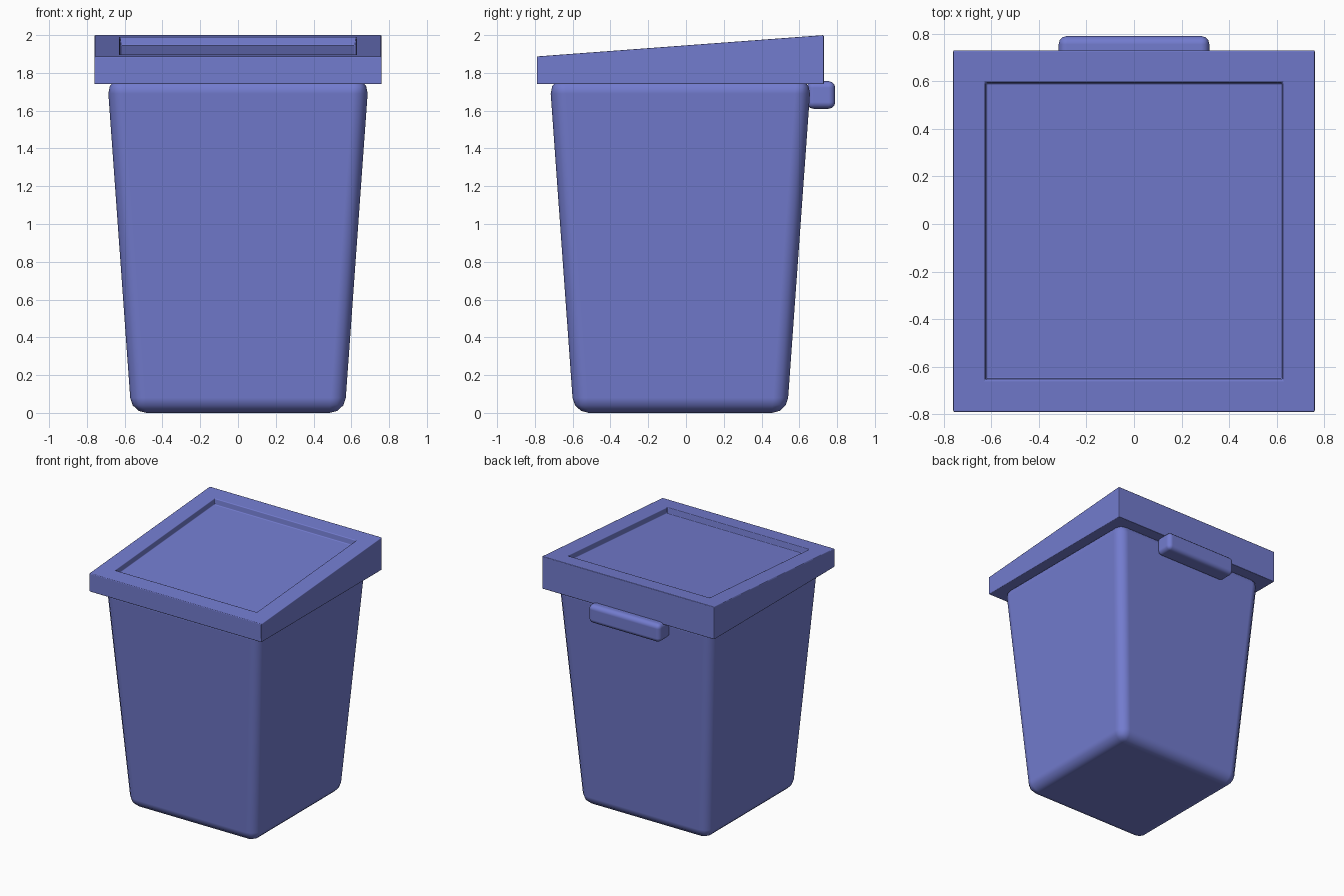
import bpy, bmesh

if "Cube" in bpy.data.objects:
    bpy.data.objects.remove(bpy.data.objects["Cube"])

CY = -0.03  # body and lid sit slightly forward of the handle

mat = bpy.data.materials.new("blue_plastic")
mat.diffuse_color = (0.17, 0.2, 0.62, 1)
mat.use_nodes = True
mat.node_tree.nodes["Principled BSDF"].inputs["Base Color"].default_value = mat.diffuse_color


def add_box(name, center, size, shape=None):
    """Box object; shape(bm) edits the mesh before it is stored."""
    bm = bmesh.new()
    bmesh.ops.create_cube(bm, size=1)
    for v in bm.verts:
        v.co = [c + s * p for c, s, p in zip(center, size, v.co)]
    if shape:
        shape(bm)
    bmesh.ops.recalc_face_normals(bm, faces=bm.faces)
    me = bpy.data.meshes.new(name)
    bm.to_mesh(me)
    bm.free()
    ob = bpy.data.objects.new(name, me)
    bpy.context.collection.objects.link(ob)
    me.materials.append(mat)
    return ob


def finish(ob, width, segments):
    """Rounded edges and smooth shading."""
    b = ob.modifiers.new("bevel", 'BEVEL')
    b.width, b.segments = width, segments
    b.limit_method = 'ANGLE'
    b.harden_normals = True
    bpy.ops.object.select_all(action='DESELECT')
    ob.select_set(True)
    bpy.context.view_layer.objects.active = ob
    bpy.ops.object.shade_smooth()


# Tapered bin body
def taper(bm):
    for v in bm.verts:
        if v.co.z < 0.5:
            v.co.x *= 0.565 / 0.692
            v.co.y = CY + (v.co.y - CY) * 0.565 / 0.692


body = add_box("bin_body", (0, CY, 0.885), (1.384, 1.384, 1.77), taper)
finish(body, 0.08, 3)


# Sloping lid with a framed, sunken panel
def slope_and_recess(bm):
    for v in bm.verts:
        if v.co.z > 1.8 and v.co.y < 0:
            v.co.z = 1.887
    bm.normal_update()
    top = max(bm.faces, key=lambda f: f.normal.z)
    bmesh.ops.inset_region(bm, faces=[top], thickness=0.19)
    bmesh.ops.inset_region(bm, faces=[top], thickness=0.008)
    for v in top.verts:
        v.co.z -= 0.045


lid = add_box("lid", (0, CY, 1.87), (1.52, 1.52, 0.26), slope_and_recess)
finish(lid, 0.006, 2)

# Rear grip
handle = add_box("rear_handle", (0, 0.715, 1.683), (0.634, 0.15, 0.146))
finish(handle, 0.035, 3)
